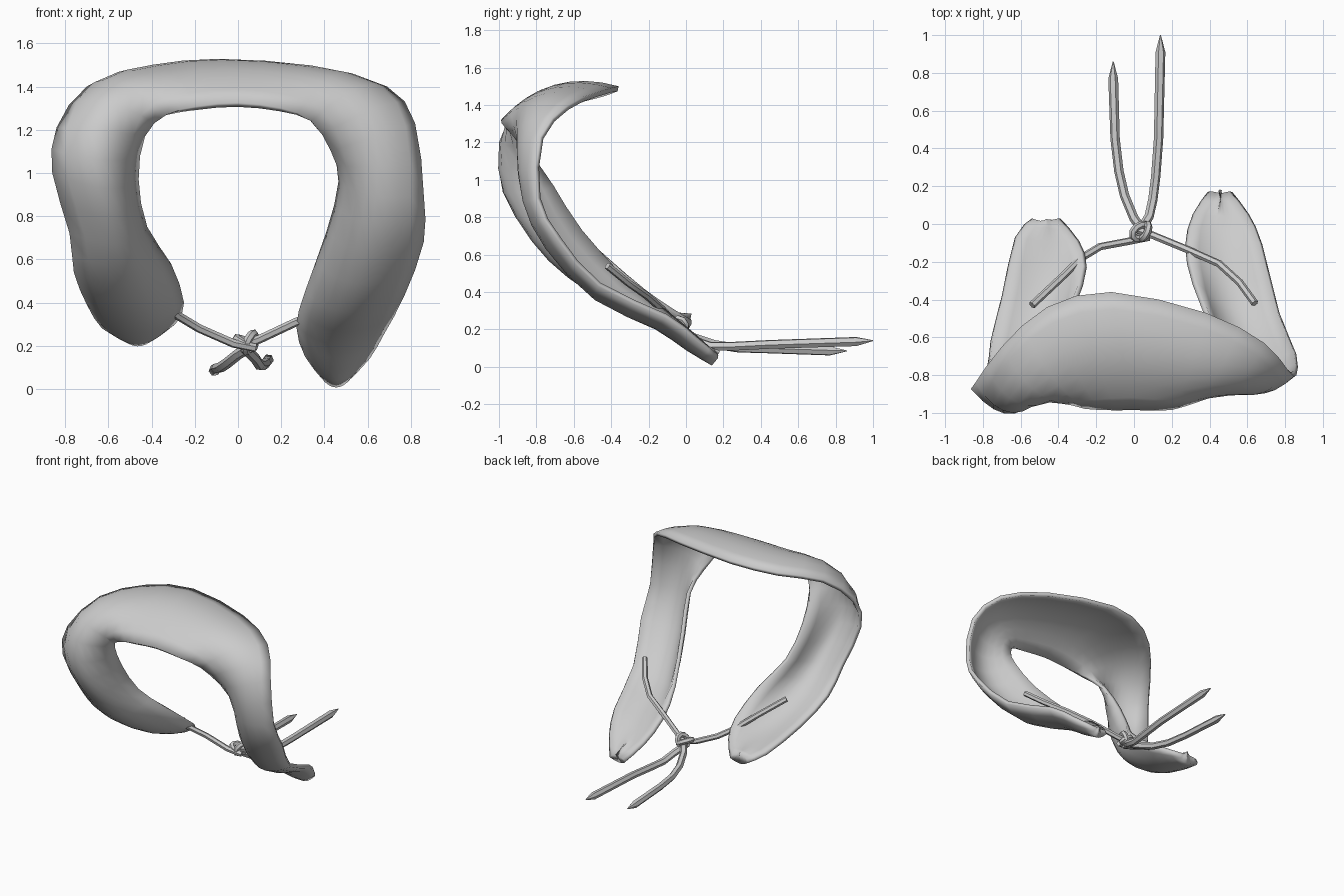
import bpy
import math
from mathutils import Vector

if "Cube" in bpy.data.objects:
    bpy.data.objects.remove(bpy.data.objects["Cube"])


def smooth(ob, angle=50):
    bpy.ops.object.select_all(action='DESELECT')
    bpy.context.view_layer.objects.active = ob
    ob.select_set(True)
    bpy.ops.object.shade_smooth_by_angle(angle=math.radians(angle))


# Collar band stations, left tip over the top to right tip:
# inner edge point, outer edge point, bulge toward the front
stations = [
    ((-.39, .03, .23), (-.54, .03, .235), .04),
    ((-.29, -.09, .30), (-.63, -.07, .28), .07),
    ((-.25, -.23, .40), (-.70, -.38, .39), .10),
    ((-.31, -.43, .58), (-.76, -.62, .54), .13),
    ((-.42, -.59, .75), (-.78, -.77, .72), .16),
    ((-.46, -.73, .97), (-.86, -.87, 1.0), .19),
    ((-.43, -.86, 1.17), (-.84, -.84, 1.21), .15),
    ((-.33, -.96, 1.27), (-.70, -.65, 1.40), .11),
    ((-.18, -.985, 1.31), (-.46, -.44, 1.47), .10),
    ((0, -.985, 1.325), (-.12, -.36, 1.50), .10),
    ((.20, -.985, 1.30), (.38, -.47, 1.47), .10),
    ((.34, -.93, 1.24), (.69, -.63, 1.40), .10),
    ((.43, -.83, 1.10), (.82, -.78, 1.23), .10),
    ((.465, -.72, .96), (.86, -.80, .90), .12),
    ((.41, -.57, .73), (.86, -.69, .68), .14),
    ((.31, -.32, .45), (.77, -.47, .43), .12),
    ((.27, -.12, .29), (.68, -.11, .26), .09),
    ((.31, .05, .15), (.61, .05, .14), .075),
    ((.39, .17, .045), (.52, .17, .045), .05),
]


# Smooth resampling between the stations
def catmull(p0, p1, p2, p3, t):
    return [.5 * (2 * b + (c - a) * t + (2 * a - 5 * b + 4 * c - d) * t * t
                  + (3 * b - a - 3 * c + d) * t ** 3)
            for a, b, c, d in zip(p0, p1, p2, p3)]


rows = [(*a, *b, h) for a, b, h in stations]
n = len(rows)
fine = []
for i in range(n - 1):
    for t in (0, .5):
        fine.append(catmull(rows[max(i - 1, 0)], rows[i], rows[i + 1],
                            rows[min(i + 2, n - 1)], t))
fine.append(rows[-1])

ACROSS = 8
w = ACROSS + 1
n = len(fine)
mids = [(Vector(r[:3]) + Vector(r[3:6])) / 2 for r in fine]
fronts = []
for i, r in enumerate(fine):
    tangent = mids[min(i + 1, n - 1)] - mids[max(i - 1, 0)]
    fronts.append(tangent.cross(Vector(r[3:6]) - Vector(r[:3])).normalized())
verts, faces = [], []
for i, r in enumerate(fine):
    a, b = Vector(r[:3]), Vector(r[3:6])
    front = (fronts[max(i - 1, 0)] + 2 * fronts[i] + fronts[min(i + 1, n - 1)]).normalized()
    for j in range(w):
        t = j / ACROSS
        verts.append(a.lerp(b, t) + front * r[6] * 4 * t * (1 - t))
for i in range(n - 1):
    for j in range(ACROSS):
        k = i * w + j
        faces.append((k, k + w, k + w + 1, k + 1))
mesh = bpy.data.meshes.new("collar_band")
mesh.from_pydata(verts, [], faces)
band = bpy.data.objects.new("collar_band", mesh)
bpy.context.collection.objects.link(band)

# Thin sheet that fills out to a flat back along the middle of both lobes
group = band.vertex_groups.new(name="thick_lobes")
for i in range(n):
    near = max(0, 1 - min(i, n - 1 - i) / 8)
    for j in range(w):
        t = j / ACROSS
        group.add([i * w + j], .3 + .7 * near * 4 * t * (1 - t), 'REPLACE')
solid = band.modifiers.new("thickness", 'SOLIDIFY')
solid.thickness = .09
solid.offset = -1
solid.vertex_group = group.name
smooth(band)


# Six-sided cords from paths
def cord(name, pts, radius=.02, tip=False, cyclic=False):
    cu = bpy.data.curves.new(name, 'CURVE')
    cu.dimensions = '3D'
    cu.bevel_depth = radius
    cu.bevel_resolution = 1
    cu.use_fill_caps = True
    sp = cu.splines.new('POLY')
    sp.points.add(len(pts) - 1)
    for p, co in zip(sp.points, pts):
        p.co = (*co, 1)
    sp.use_cyclic_u = cyclic
    if tip:
        sp.points[-1].radius = .1
        sp.points[-2].radius = 1.05
    ob = bpy.data.objects.new(name, cu)
    bpy.context.collection.objects.link(ob)
    bpy.ops.object.select_all(action='DESELECT')
    bpy.context.view_layer.objects.active = ob
    ob.select_set(True)
    bpy.ops.object.convert(target='MESH')
    smooth(bpy.context.view_layer.objects.active, 50)


cord("left_tie", [(-.54, -.43, .54), (-.38, -.28, .42), (-.28, -.18, .34),
                  (-.18, -.12, .28), (-.02, -.09, .21), (.08, -.07, .19)], .02)
cord("right_tie", [(.64, -.42, .54), (.56, -.31, .45), (.45, -.21, .38),
                   (.27, -.13, .31), (.10, -.06, .23), (.02, -.03, .20)], .02)
cord("left_tail", [(.05, -.04, .19), (0, .03, .16), (-.05, .15, .12), (-.08, .28, .10),
                   (-.10, .45, .095), (-.11, .77, .085), (-.11, .86, .085)], .025, True)
cord("right_tail", [(.03, -.04, .19), (.08, .04, .14), (.10, .13, .11), (.115, .25, .11),
                    (.13, .45, .12), (.14, .91, .135), (.14, 1.0, .14)], .025, True)

# Knot: crossing loops around the cords
for name, tilt, x in (("knot_loop_a", .4, .055), ("knot_loop_b", -1.1, .035)):
    ring = []
    for k in range(10):
        ang = 2 * math.pi * k / 10
        u, v = .045 * math.cos(ang), .038 * math.sin(ang)
        ring.append((x + u * math.sin(tilt) + .4 * v, -.04 + v,
                     .215 + u * math.cos(tilt)))
    cord(name, ring, .02, cyclic=True)
